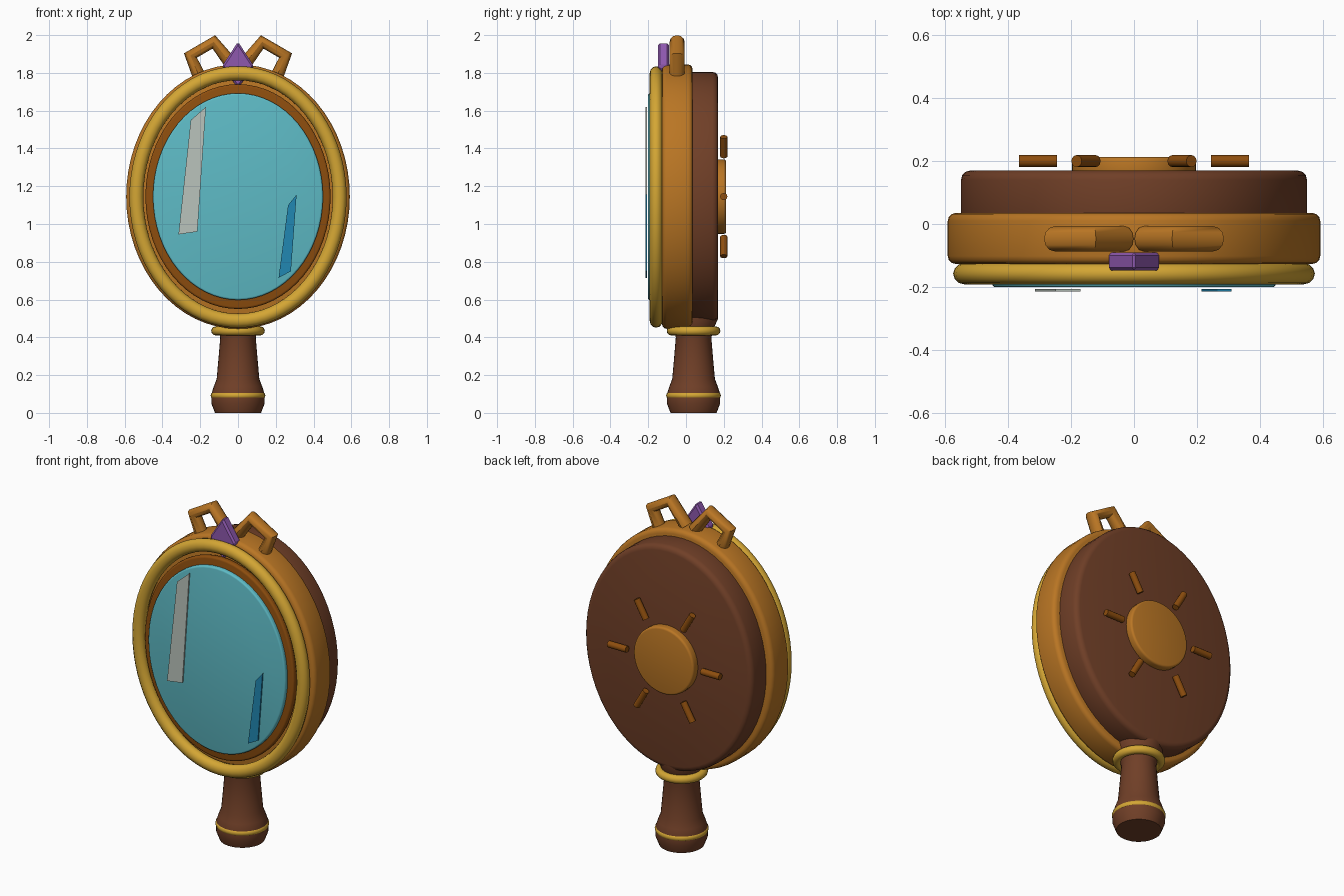
import bpy, bmesh, math
from mathutils import Matrix, Vector

if "Cube" in bpy.data.objects:
    bpy.data.objects.remove(bpy.data.objects["Cube"])

CZ = 1.145  # height of the mirror centre


def mat(name, r, g, b):
    lin = [((c / 255 + 0.055) / 1.055) ** 2.4 if c > 10 else c / 255 / 12.92 for c in (r, g, b)]
    m = bpy.data.materials.new(name)
    m.diffuse_color = (*lin, 1)
    m.use_nodes = True
    m.node_tree.nodes["Principled BSDF"].inputs["Base Color"].default_value = m.diffuse_color
    return m


ORANGE = mat("warm orange", 186, 118, 36)
GOLD = mat("gold", 212, 166, 52)
BRONZE = mat("dark bronze", 142, 78, 14)
BROWN = mat("wood brown", 112, 63, 39)
TEAL = mat("mirror teal", 94, 187, 198)
PALE = mat("pale glint", 186, 196, 188)
BLUE = mat("blue glint", 33, 135, 178)
PURPLE = mat("gem purple", 142, 88, 174)


def finish(name, bm, material, bevel=0, segs=3, smooth=True):
    bmesh.ops.recalc_face_normals(bm, faces=bm.faces)
    me = bpy.data.meshes.new(name)
    bm.to_mesh(me)
    bm.free()
    ob = bpy.data.objects.new(name, me)
    bpy.context.collection.objects.link(ob)
    me.materials.append(material)
    bpy.ops.object.select_all(action='DESELECT')
    ob.select_set(True)
    bpy.context.view_layer.objects.active = ob
    if bevel:
        mod = ob.modifiers.new("bevel", 'BEVEL')
        mod.width, mod.segments, mod.limit_method = bevel, segs, 'ANGLE'
        mod.angle_limit = math.radians(40)
        bpy.ops.object.modifier_apply(modifier=mod.name)
    if smooth:
        bpy.ops.object.shade_smooth_by_angle(angle=math.radians(35))
    return ob


def disc(name, a, b, y0, y1, material, bevel=0.0, z=CZ, segs=64):
    """Elliptical plate facing the front."""
    bm = bmesh.new()
    bmesh.ops.create_cone(bm, cap_ends=True, segments=segs, radius1=1, radius2=1, depth=y1 - y0)
    bm.transform(Matrix.Translation((0, (y0 + y1) / 2, z)) @ Matrix.Diagonal((a, 1, b, 1))
                 @ Matrix.Rotation(math.pi / 2, 4, 'X'))
    return finish(name, bm, material, bevel)


def sweep(name, rows, material, closed):
    """Skin a list of vertex rings; closed joins the last ring to the first."""
    bm = bmesh.new()
    rings = [[bm.verts.new(p) for p in row] for row in rows]
    n, k = len(rings), len(rings[0])
    for i in range(n if closed else n - 1):
        r, s = rings[i], rings[(i + 1) % n]
        for j in range(k):
            bm.faces.new((r[j], r[(j + 1) % k], s[(j + 1) % k], s[j]))
    if not closed:
        bm.faces.new(rings[0])
        bm.faces.new(rings[-1])
    return finish(name, bm, material)


def oval_ring(name, a, b, r, centre, material, upright=True, rt=None, n=72, k=12):
    """Elliptical torus, upright (facing front) or lying flat."""
    rt = rt or r
    rows = []
    for i in range(n):
        t = 2 * math.pi * i / n
        d = Vector((math.cos(t) / a, math.sin(t) / b)).normalized()
        row = []
        for j in range(k):
            u = 2 * math.pi * j / k
            x = a * math.cos(t) + d.x * r * math.cos(u)
            w = b * math.sin(t) + d.y * r * math.cos(u)
            h = rt * math.sin(u)
            row.append(Vector((x, h, w) if upright else (x, w, h)) + Vector(centre))
        rows.append(row)
    return sweep(name, rows, material, True)


def plate(name, pts, y0, y1, material, bevel=0):
    """Flat outline in x, z pushed through in y."""
    bm = bmesh.new()
    f = bm.faces.new([bm.verts.new((x, y0, z)) for x, z in pts])
    ext = bmesh.ops.extrude_face_region(bm, geom=[f])
    bmesh.ops.translate(bm, vec=(0, y1 - y0, 0),
                        verts=[v for v in ext["geom"] if isinstance(v, bmesh.types.BMVert)])
    return finish(name, bm, material, bevel, 1, False)


# Mirror head
disc("frame_body", 0.592, 0.70, -0.127, 0.035, ORANGE, 0.025)
disc("wooden_back", 0.55, 0.66, 0.0, 0.17, BROWN, 0.03)
oval_ring("gold_rim", 0.538, 0.655, 0.037, (0, -0.158, 1.143), GOLD, rt=0.034)
disc("inner_bezel", 0.49, 0.595, -0.14, -0.178, BRONZE, 0.012)
disc("mirror_glass", 0.45, 0.547, -0.201, -0.15, TEAL, 0.01)

# Glints on the glass
plate("pale_glint", [(-.25, 1.55), (-.17, 1.62), (-.215, .96), (-.315, .945)], -0.214, -0.206, PALE)
plate("blue_glint", [(.265, 1.10), (.31, 1.155), (.28, .75), (.215, .715)], -0.214, -0.206, BLUE)

# Sun emblem on the back
disc("sun_disc", 0.197, 0.197, 0.15, 0.213, ORANGE, 0.012, segs=48)
for i in range(6):
    bm = bmesh.new()
    bmesh.ops.create_cone(bm, cap_ends=True, segments=12, radius1=0.019, radius2=0.019, depth=0.12)
    bm.transform(Matrix.Translation((0, 0.2, CZ)) @ Matrix.Rotation(math.pi / 3 * i, 4, 'Y')
                 @ Matrix.Translation((0.305, 0, 0)) @ Matrix.Rotation(math.pi / 2, 4, 'Y'))
    finish(f"sun_ray_{i + 1}", bm, BRONZE)

# Handle, turned around an axis set slightly back
HY = 0.04
profile = [(.122, 0), (.141, .05), (.141, .10), (.128, .14), (.113, .18), (.104, .28),
           (.094, .40), (.108, .45), (.13, .50), (.125, .56)]
sweep("handle", [[(r * math.cos(math.tau * j / 32), HY + r * math.sin(math.tau * j / 32), z)
                  for j in range(32)] for r, z in profile], BROWN, False)
oval_ring("handle_lower_ring", .125, .125, .02, (0, HY, .092), GOLD, False, n=32)
oval_ring("handle_collar", .118, .118, .024, (0, HY, .434), GOLD, False, n=32)

# Crown: pointed gem and a bent loop on each side
plate("crown_gem", [(0, 1.965), (.085, 1.835), (0, 1.72), (-.085, 1.835)], -0.148, -0.09, PURPLE, 0.01)
for side, s in (("right", 1), ("left", -1)):
    path = [Vector((s * x, -0.047, z)) for x, z in
            ((.03, 1.84), (.128, 1.964), (.252, 1.892), (.20, 1.77))]
    rows = []
    for i, p in enumerate(path):
        t = (path[min(i + 1, 3)] - p).normalized() + (p - path[max(i - 1, 0)]).normalized()
        across = t.normalized().cross(Vector((0, 1, 0)))
        rows.append([p + across * (0.036 * math.cos(u)) + Vector((0, 0.04 * math.sin(u), 0))
                     for u in (math.tau * j / 12 for j in range(12))])
    sweep(f"crown_loop_{side}", rows, ORANGE, False)
